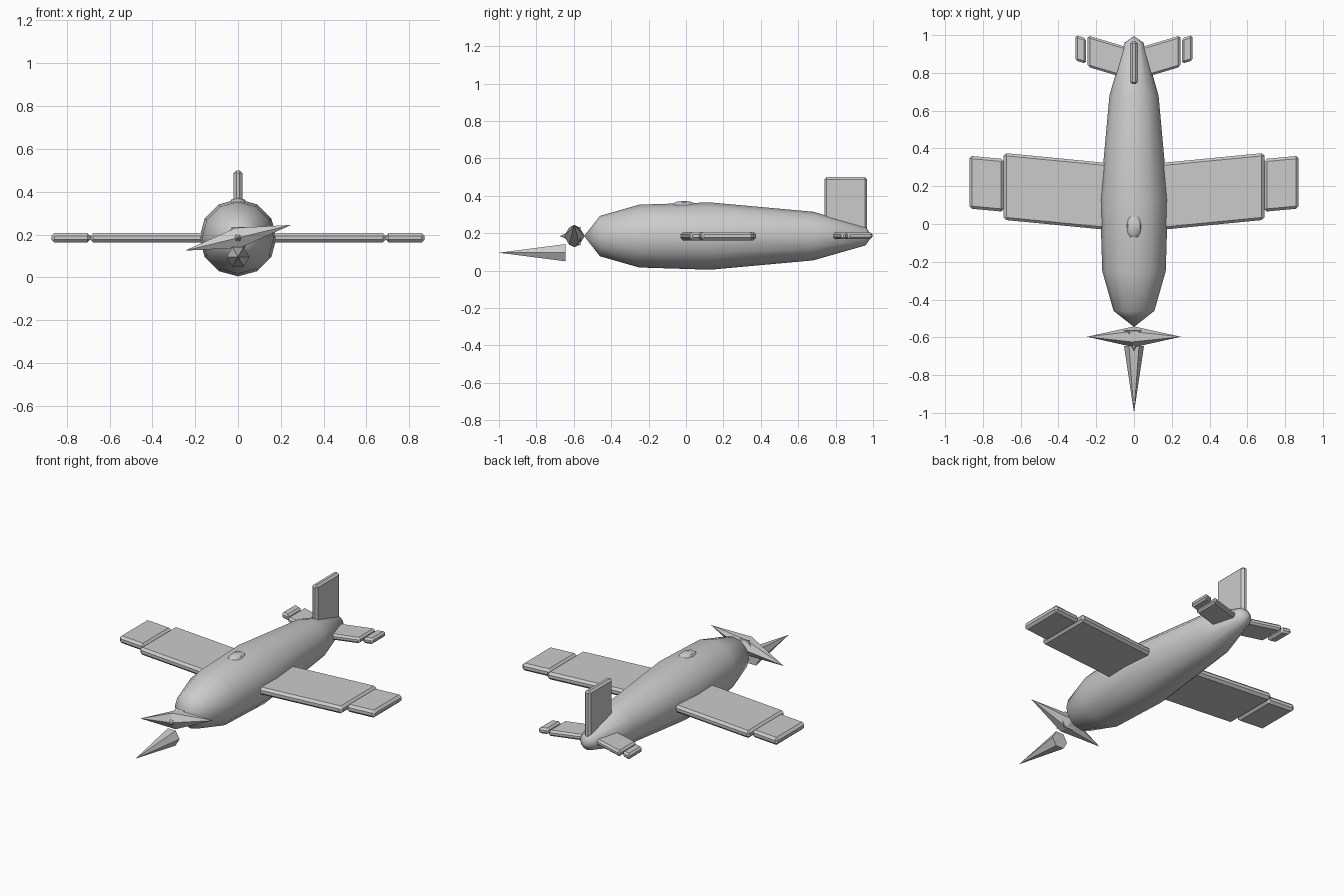
import bpy, bmesh, math
from mathutils import Matrix, Vector

if "Cube" in bpy.data.objects:
    bpy.data.objects.remove(bpy.data.objects["Cube"])

ZC = 0.185  # height of the fuselage axis


def add_object(name, bm, smooth=None):
    bmesh.ops.recalc_face_normals(bm, faces=bm.faces[:])
    me = bpy.data.meshes.new(name)
    bm.to_mesh(me)
    bm.free()
    ob = bpy.data.objects.new(name, me)
    bpy.context.collection.objects.link(ob)
    if smooth:
        bpy.ops.object.select_all(action='DESELECT')
        ob.select_set(True)
        bpy.context.view_layer.objects.active = ob
        bpy.ops.object.shade_smooth_by_angle(angle=math.radians(smooth))
    return ob


def panel(name, outline, z, thick, bevel, mirror=True):
    """Bevelled slab from an xy outline, optionally mirrored across x."""
    bm = bmesh.new()
    f = bm.faces.new([bm.verts.new((x, y, z - thick / 2)) for x, y in outline])
    ext = bmesh.ops.extrude_face_region(bm, geom=[f])
    vs = [v for v in ext['geom'] if isinstance(v, bmesh.types.BMVert)]
    bmesh.ops.translate(bm, verts=vs, vec=(0, 0, thick))
    bmesh.ops.recalc_face_normals(bm, faces=bm.faces[:])
    bmesh.ops.bevel(bm, geom=bm.edges[:], offset=bevel, segments=1,
                    profile=0.5, affect='EDGES')
    ob = add_object(name, bm)
    if mirror:
        m = ob.modifiers.new('mirror', 'MIRROR')
        m.use_axis[0] = True
        m.use_mirror_merge = False
    return ob


def cone(name, base, tip, radius, sides=6):
    """Pointed cone from base centre to tip."""
    base, tip = Vector(base), Vector(tip)
    d = tip - base
    bm = bmesh.new()
    rot = d.to_track_quat('Z', 'X').to_matrix().to_4x4()
    bmesh.ops.create_cone(bm, cap_ends=True, segments=sides, radius1=radius,
                          radius2=0, depth=d.length,
                          matrix=Matrix.Translation((base + tip) / 2) @ rot)
    return add_object(name, bm)


# Fuselage: twelve-sided turned profile (y, radius)
profile = [(-0.545, 0), (-0.46, 0.108), (-0.25, 0.168), (0.13, 0.18),
           (0.68, 0.13), (0.96, 0.05), (0.995, 0)]
bm = bmesh.new()
vs = [bm.verts.new((0, y, ZC + r)) for y, r in profile]
es = [bm.edges.new(p) for p in zip(vs, vs[1:])]
bmesh.ops.spin(bm, geom=vs + es, cent=(0, 0, ZC), axis=(0, 1, 0),
               angle=math.tau, steps=12, use_duplicate=False)
bmesh.ops.remove_doubles(bm, verts=bm.verts[:], dist=1e-4)
add_object('fuselage', bm, 40)

# Canopy: small flattened bubble on top
bm = bmesh.new()
bmesh.ops.create_uvsphere(bm, u_segments=8, v_segments=6, radius=1,
                          matrix=Matrix.Translation((0, -0.012, 0.338))
                          @ Matrix.Diagonal((0.045, 0.075, 0.035, 1))
                          @ Matrix.Rotation(math.pi / 2, 4, 'X'))
add_object('canopy', bm, 40)

# Wings and outer wing panels
panel('wing', [(0.05, -0.04), (0.69, 0.022), (0.69, 0.376), (0.05, 0.314)],
      ZC, 0.046, 0.014)
panel('outer_wing', [(0.69, 0.065), (0.872, 0.082), (0.872, 0.361), (0.69, 0.344)],
      ZC, 0.046, 0.014)

# Tailplane and its tips
panel('tailplane', [(0.02, 0.765), (0.245, 0.832), (0.245, 0.998), (0.02, 0.931)],
      ZC + 0.002, 0.036, 0.011)
panel('tailplane_tip', [(0.254, 0.849), (0.311, 0.866), (0.311, 1.0), (0.254, 0.983)],
      ZC + 0.002, 0.036, 0.011)

# Upright tail fin: a slab drawn flat then rotated about the y axis
fin = panel('tail_fin', [(0.2, 0.74), (0.5, 0.74), (0.5, 0.968), (0.2, 0.968)],
            0, 0.04, 0.012, mirror=False)
fin.data.transform(Matrix.Rotation(-math.pi / 2, 4, 'Y'))

# Propeller blades and hub
for side, s in (('left', -1), ('right', 1)):
    cone('propeller_blade_' + side, (0, -0.597, ZC),
         (s * 0.248, -0.597, ZC + s * 0.06), 0.055)
cone('propeller_hub', (0, -0.565, ZC), (0, -0.675, ZC), 0.058)

# Loose nose spike ahead of the propeller
cone('nose_spike', (0, -0.645, 0.096), (0, -1.0, 0.096), 0.053)
